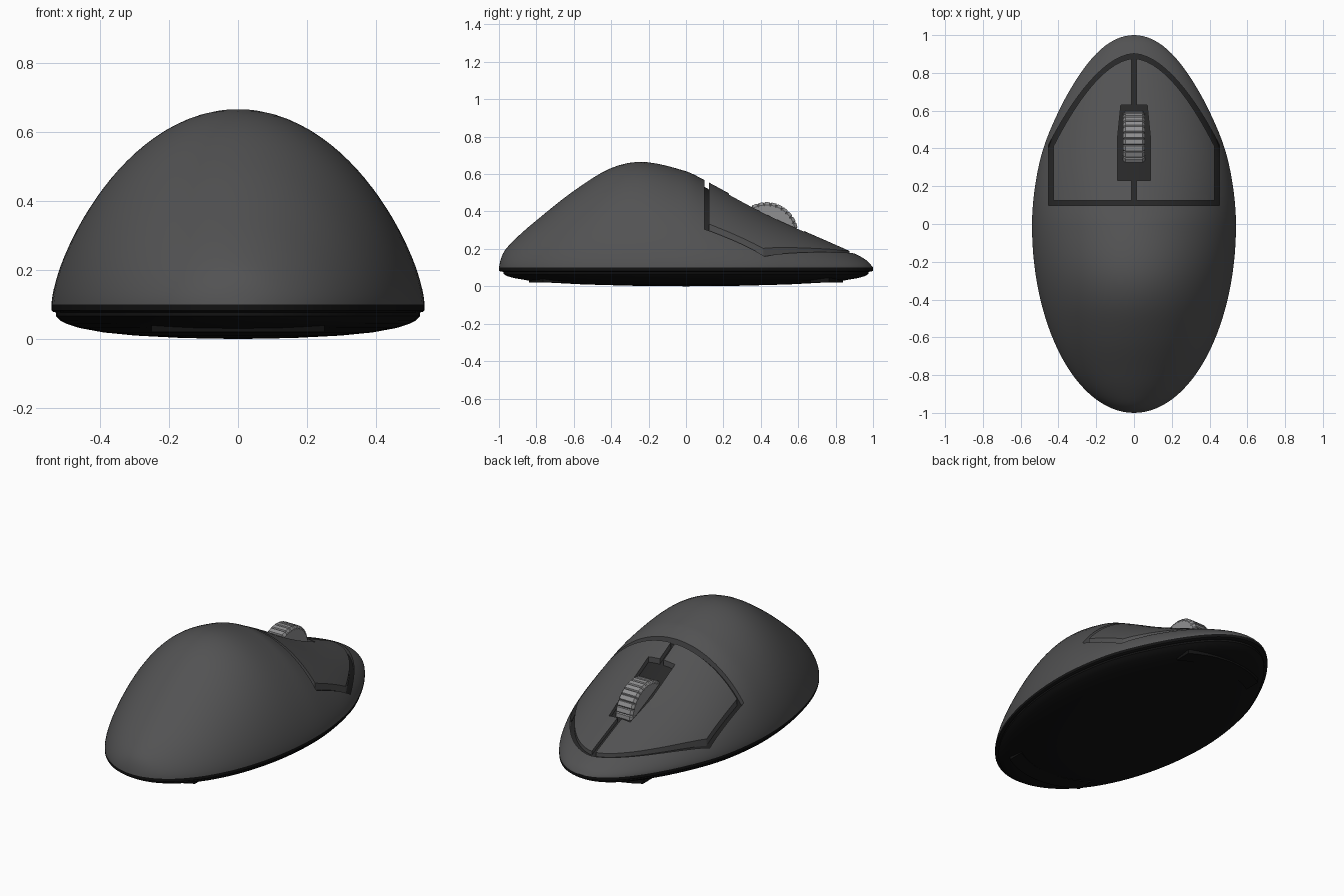
import bpy, bmesh, math

if "Cube" in bpy.data.objects:
    bpy.data.objects.remove(bpy.data.objects["Cube"])

SEG, RINGS = 112, 30
RIM = 0.10  # height of the seam between base and shell


def material(name, v):
    m = bpy.data.materials.new(name)
    m.diffuse_color = (v, v, v * 1.02, 1)
    m.use_nodes = True
    m.node_tree.nodes["Principled BSDF"].inputs["Base Color"].default_value = m.diffuse_color
    return m


def interp(table, y):
    """Smooth cubic interpolation through (y, value) points."""
    y = min(max(y, table[0][0]), table[-1][0])
    n = len(table)

    def slope(i):
        a, b = table[max(i - 1, 0)], table[min(i + 1, n - 1)]
        return (b[1] - a[1]) / (b[0] - a[0])
    i = max(k for k in range(n - 1) if table[k][0] <= y)
    (x0, v0), (x1, v1) = table[i], table[i + 1]
    h = x1 - x0
    t = (y - x0) / h
    return (v0 * (1 + 2 * t) * (1 - t) ** 2 + slope(i) * h * t * (1 - t) ** 2
            + v1 * t * t * (3 - 2 * t) + slope(i + 1) * h * t * t * (t - 1))


# spine height above the seam, and narrowing of the nose relative to an ellipse
SPINE = [(-1, 0), (-.992, .04), (-.97, .09), (-.9, .165), (-.8, .252), (-.6, .41), (-.4, .532), (-.23, .565),
         (0, .515), (.1, .467), (.2, .413), (.4, .305), (.6, .21), (.8, .122), (.9, .076), (.97, .035), (1, 0)]
NARROW = [(-1, 1), (0, 1), (.2, .99), (.4, .97), (.6, .92), (.8, .87), (.9, .855), (1, .85)]


def half_width(y):
    return .54 * math.sqrt(max(0, 1 - y * y)) * interp(NARROW, y)


def height(x, y):
    w = half_width(y)
    t = min(1, abs(x) / w) if w > 1e-6 else 0
    return interp(SPINE, y) * max(0, 1 - t * t) ** .66


def outline(k):
    a = 2 * math.pi * k / SEG
    y = math.sin(a)
    return math.copysign(half_width(y), math.cos(a)), y


def finish(bm, name, mat=None, smooth=None):
    bmesh.ops.recalc_face_normals(bm, faces=bm.faces)
    me = bpy.data.meshes.new(name)
    bm.to_mesh(me)
    bm.free()
    ob = bpy.data.objects.new(name, me)
    bpy.context.collection.objects.link(ob)
    if mat:
        me.materials.append(mat)
    if smooth:
        shade(ob, smooth)
    return ob


def select(ob):
    bpy.ops.object.select_all(action='DESELECT')
    ob.select_set(True)
    bpy.context.view_layer.objects.active = ob


def shade(ob, angle):
    select(ob)
    bpy.ops.object.shade_smooth_by_angle(angle=math.radians(angle))


def bridge(bm, a, b):
    n = len(a)
    for i in range(n):
        bm.faces.new((a[i], a[(i + 1) % n], b[(i + 1) % n], b[i]))


def fan(bm, ring, tip):
    for i in range(len(ring)):
        bm.faces.new((ring[i], ring[(i + 1) % len(ring)], tip))


def dome(bm, scale, zscale):
    """Add a domed surface and return its rim ring."""
    rim = prev = None
    for r in range(RINGS):
        s = math.cos(.5 * math.pi * r / RINGS)
        ring = []
        for k in range(SEG):
            x, y = outline(k)
            h = height(x * s, y * s) if r else 0
            ring.append(bm.verts.new((x * s * scale, y * s * scale, RIM + h * zscale)))
        if prev:
            bridge(bm, prev, ring)
        else:
            rim = ring
        prev = ring
    fan(bm, prev, bm.verts.new((0, 0, RIM + height(0, 0) * zscale)))
    return rim


def prism(name, pts, z0, z1, inner=None, mat=None):
    """Vertical prism, or a closed band when an inner loop is given."""
    bm = bmesh.new()
    loops = [[[bm.verts.new((x, y, z)) for x, y in p] for z in (z0, z1)]
             for p in ([pts, inner] if inner else [pts])]
    for lo, hi in loops:
        bridge(bm, lo, hi)
    if inner:
        for i in (0, 1):
            bridge(bm, loops[0][i], loops[1][i])
    else:
        for ring in loops[0]:
            bm.faces.new(ring)
    return finish(bm, name, mat)


shell_mat = material("shell_grey", .085)
core_mat = material("groove_grey", .02)
base_mat = material("base_black", .006)
wheel_mat = material("wheel_grey", .28)

# top shell: outer and inner domes joined at the rim
bm = bmesh.new()
bridge(bm, dome(bm, 1, 1), dome(bm, .96, .93))
shell = finish(bm, "top_shell", shell_mat)


# cutters: button outline groove, centre split, wheel slot
def button_outline(d):
    w, y0, side, top = .452 - d, .098 + d, .42 - d * .3, .902 - d
    arch = [w * math.cos(math.pi * i / 40) for i in range(41)]
    return [(x, side + (top - side) * (1 - (abs(x) / w) ** 1.8)) for x in arch] + [(-w, y0), (w, y0)]


cutters = [
    prism("button_groove_cutter", button_outline(0), -.2, 1, button_outline(.026)),
    prism("split_cutter", [(-.013, .11), (.013, .11), (.013, .89), (-.013, .89)], -.21, 1.01),
    prism("slot_cutter", [(-.088, .23), (.088, .23), (.088, .45), (.07, .63), (-.07, .63), (-.088, .45)], -.22, 1.02),
]
for c in cutters:
    c.hide_render = True
    mod = shell.modifiers.new(c.name, 'BOOLEAN')
    mod.operation, mod.solver, mod.object = 'DIFFERENCE', 'EXACT', c
    select(shell)
    bpy.ops.object.modifier_apply(modifier=mod.name)
for c in cutters:
    bpy.data.objects.remove(c)
shade(shell, 35)

# dark core seen through the grooves
bm = bmesh.new()
bm.faces.new(dome(bm, .958, .925))
finish(bm, "inner_core", core_mat, 35)

# base: rim band, thin step, shallow bowl
BASE = [(.97, .101), (1, .1), (1, .083), (.992, .079), (.976, .077), (.976, .066), (.955, .054),
        (.92, .044), (.85, .032), (.72, .019), (.55, .01), (.3, .003)]
bm = bmesh.new()
prev = None
for s, z in BASE:
    ring = [bm.verts.new((x * s, y * s, z)) for x, y in map(outline, range(SEG))]
    if prev:
        bridge(bm, prev, ring)
    else:
        bm.faces.new(ring)
    prev = ring
fan(bm, prev, bm.verts.new((0, 0, 0)))
finish(bm, "base", base_mat, 35)

# glide pads under both ends
for side, name in ((-1, "back_glide_pad"), (1, "front_glide_pad")):
    xs = [-.25 + .05 * i for i in range(11)]
    pts = [(x, side * (.84 - 1.2 * x * x)) for x in xs] + [(x, side * (.74 - 1.2 * x * x)) for x in reversed(xs)]
    prism(name, pts, .021, .045, mat=base_mat)

# ribbed scroll wheel
bm = bmesh.new()
prev = None
for x, r in ((-.057, .155), (-.045, .17), (.045, .17), (.057, .155)):
    ring = []
    for i in range(30):
        for off, dr in ((0, 0), (.7, 0), (.85, -.007)):
            a = 2 * math.pi * (i + off) / 30
            ring.append(bm.verts.new((x, .43 + (r + dr) * math.cos(a), .28 + (r + dr) * math.sin(a))))
    if prev:
        bridge(bm, prev, ring)
    else:
        bm.faces.new(ring)
    prev = ring
bm.faces.new(prev)
finish(bm, "scroll_wheel", wheel_mat)
